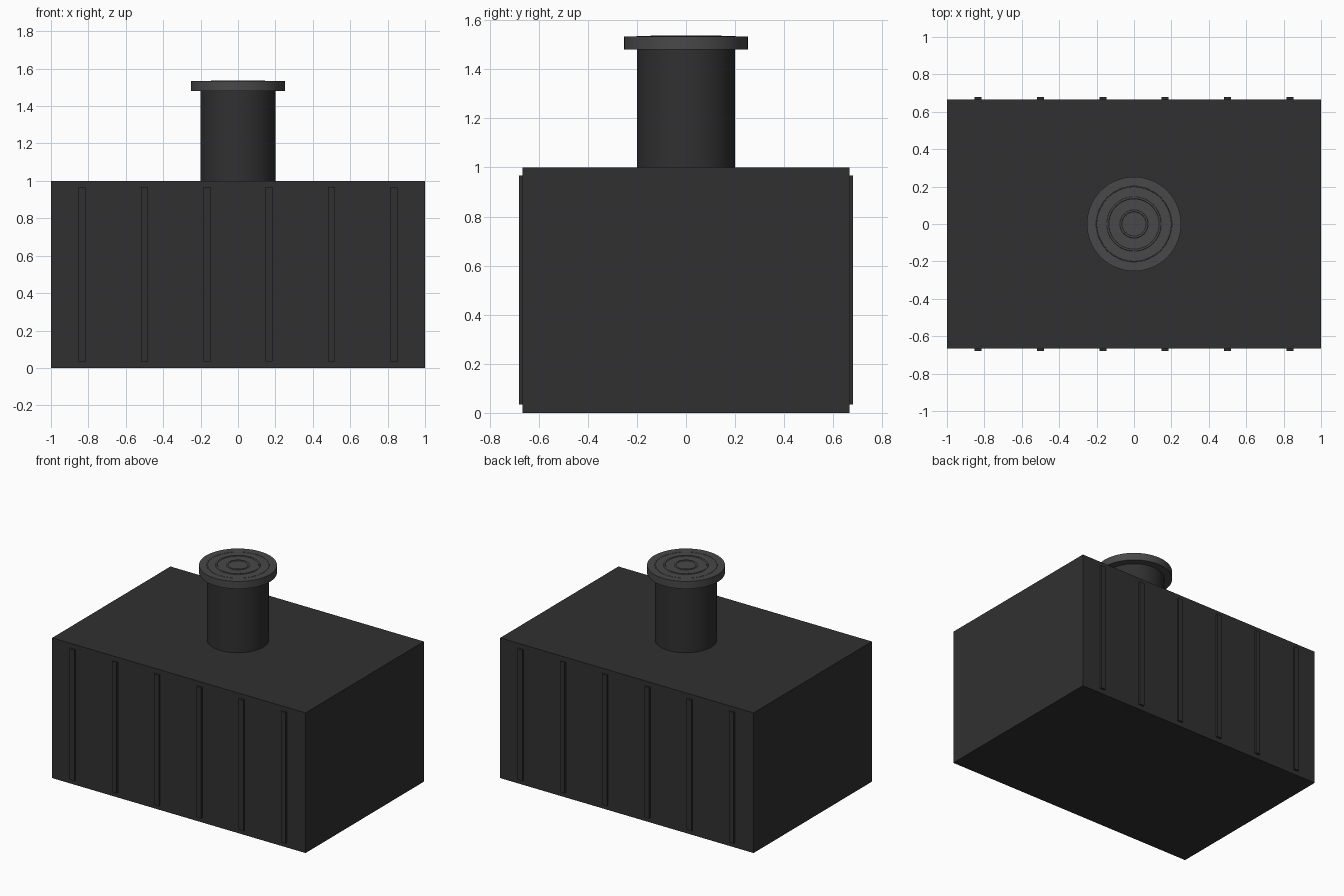
import bpy, math

if "Cube" in bpy.data.objects:
    bpy.data.objects.remove(bpy.data.objects["Cube"])


def material(name, v):
    m = bpy.data.materials.new(name)
    m.diffuse_color = (v, v, v * 1.04, 1)
    m.use_nodes = True
    m.node_tree.nodes["Principled BSDF"].inputs["Base Color"].default_value = m.diffuse_color
    return m


DARK = material("dark_plastic", 0.03)
LID = material("lid_plastic", 0.065)


def finish(name, mat, smooth=False):
    ob = bpy.context.object
    ob.name = name
    ob.data.materials.append(mat)
    if smooth:
        bpy.ops.object.shade_smooth_by_angle(angle=math.radians(35))
    return ob


def box(name, size, loc):
    bpy.ops.mesh.primitive_cube_add(size=1, location=loc)
    ob = finish(name, DARK)
    ob.scale = size
    bpy.ops.object.transform_apply(location=False, rotation=False, scale=True)


def cylinder(name, r, z0, z1, mat):
    bpy.ops.mesh.primitive_cylinder_add(vertices=64, radius=r, depth=z1 - z0,
                                        location=(0, 0, (z0 + z1) / 2))
    finish(name, mat, True)


# Tank body
box("tank_body", (2, 1.333, 1), (0, 0, 0.5))

# Vertical stiffening ribs on front and back
for side, sy in (("front", -1), ("back", 1)):
    for i in range(6):
        x = (i - 2.5) / 3
        box(f"{side}_rib_{i + 1}", (0.037, 0.033, 0.933), (x, sy * 0.6635, 0.5))

# Access neck and lid
cylinder("access_neck", 0.2, 0.99, 1.49, DARK)
cylinder("lid", 0.252, 1.48, 1.533, LID)

# Concentric raised rings on the lid
for i, (r, t) in enumerate(((0.2, 0.003), (0.14, 0.006), (0.07, 0.006))):
    bpy.ops.mesh.primitive_torus_add(major_radius=r, minor_radius=t, major_segments=64,
                                     minor_segments=12, location=(0, 0, 1.532))
    finish(f"lid_ring_{i + 1}", LID, True)
